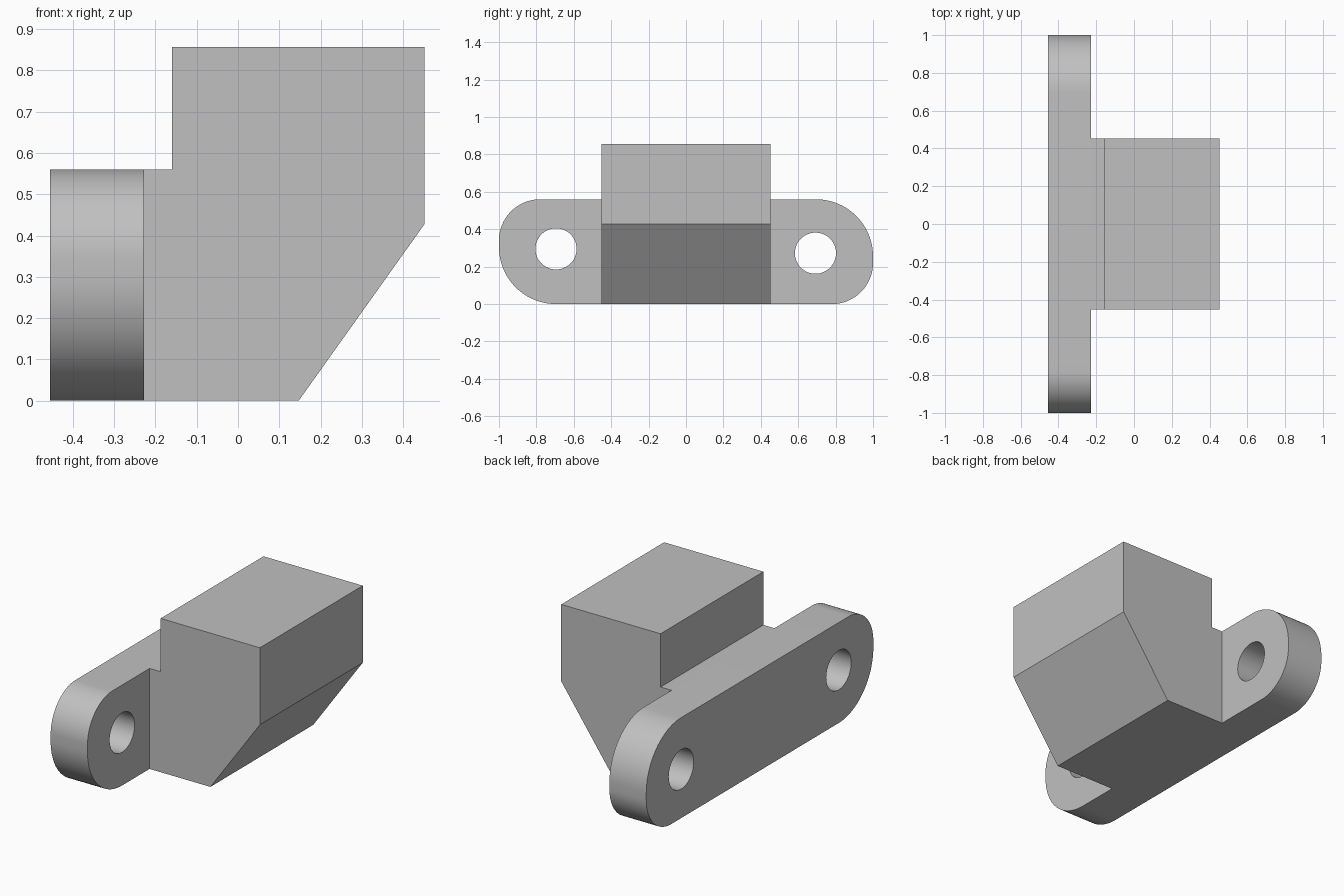
import bpy, bmesh
from math import cos, sin, pi, radians

cube = bpy.data.objects.get("Cube")
if cube:
    bpy.data.objects.remove(cube, do_unlink=True)

# Single plain grey
grey = bpy.data.materials.new("plain_grey")
grey.use_nodes = True
colour = (0.53, 0.53, 0.53, 1)
grey.diffuse_color = colour
grey.node_tree.nodes["Principled BSDF"].inputs["Base Color"].default_value = colour


def arc(cy, cz, r, start, end, steps):
    """Points of an arc, angles in degrees."""
    angles = [radians(start + (end - start) * i / steps) for i in range(steps + 1)]
    return [(cy + r * cos(a), cz + r * sin(a)) for a in angles]


def extrude_loops(name, loops, to_3d, offset):
    """Fill an outline (with optional hole loops) and extrude it to a solid."""
    bm = bmesh.new()
    edges = []
    for loop in loops:
        verts = [bm.verts.new(to_3d(a, b)) for a, b in loop]
        edges += [bm.edges.new((v, verts[i - 1])) for i, v in enumerate(verts)]
    bmesh.ops.triangle_fill(bm, edges=edges, use_beauty=True)
    out = bmesh.ops.extrude_face_region(bm, geom=bm.faces[:])
    moved = [g for g in out["geom"] if isinstance(g, bmesh.types.BMVert)]
    bmesh.ops.translate(bm, verts=moved, vec=offset)
    bmesh.ops.recalc_face_normals(bm, faces=bm.faces[:])
    mesh = bpy.data.meshes.new(name)
    bm.to_mesh(mesh)
    bm.free()
    mesh.materials.append(grey)
    obj = bpy.data.objects.new(name, mesh)
    bpy.context.collection.objects.link(obj)
    return obj


back, plate_front, height = -0.455, -0.228, 0.56
big, small = 0.305, 0.22

# Mounting plate: opposite corners share a radius, with a bolt hole at each end
outline = (arc(1 - small, small, small, -90, 0, 24)
           + arc(1 - big, height - big, big, 0, 90, 24)
           + arc(small - 1, height - small, small, 90, 180, 24)
           + arc(big - 1, big, big, 180, 270, 24))
holes = [arc(y, z, 0.11, 0, 360, 48)[:-1] for y, z in ((-0.695, 0.295), (0.692, 0.272))]
plate = extrude_loops("mounting_plate", [outline] + holes,
                      lambda y, z: (back, y, z), (plate_front - back, 0, 0))
bpy.ops.object.select_all(action='DESELECT')
plate.select_set(True)
bpy.context.view_layer.objects.active = plate
bpy.ops.object.shade_smooth_by_angle(angle=radians(30))

# Stepped block with a sloping underside
half = 0.453
profile = [(plate_front, 0), (0.147, 0), (0.452, 0.428), (0.452, 0.857),
           (-0.16, 0.857), (-0.16, height), (plate_front, height)]
extrude_loops("stepped_block", [profile],
              lambda x, z: (x, -half, z), (0, 2 * half, 0))
